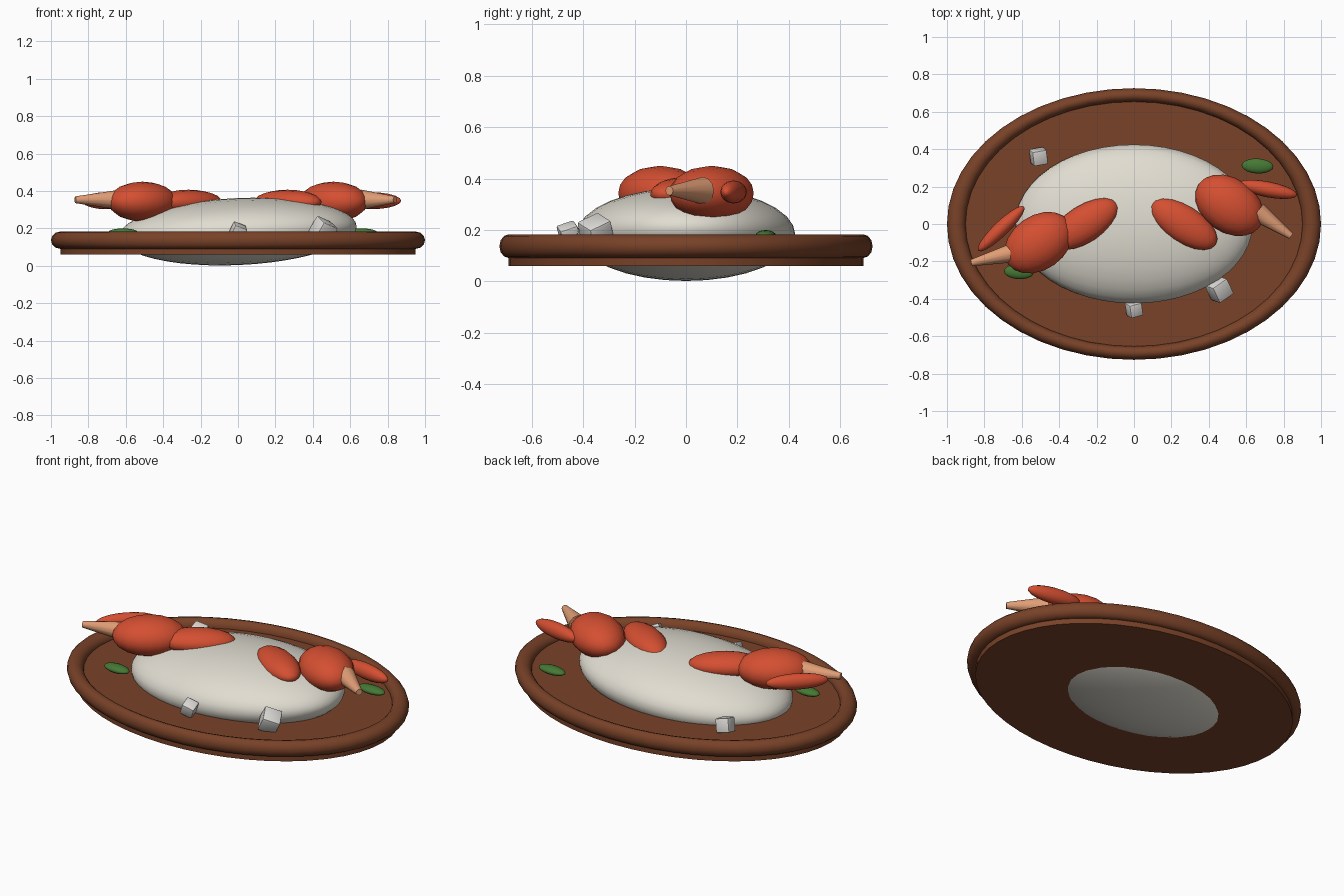
import bpy, bmesh, math
from mathutils import Matrix, Vector, Euler

cube = bpy.data.objects.get("Cube")
if cube:
    bpy.data.objects.remove(cube, do_unlink=True)


def material(name, rgb):
    m = bpy.data.materials.new(name)
    m.use_nodes = True
    m.diffuse_color = (*rgb, 1)
    m.node_tree.nodes["Principled BSDF"].inputs["Base Color"].default_value = (*rgb, 1)
    return m


WOOD = material("brown_wood", (0.19, 0.054, 0.021))
RICE = material("warm_white", (0.75, 0.72, 0.64))
SHELL = material("red_shell", (0.66, 0.078, 0.031))
TIP = material("peach_tip", (0.75, 0.34, 0.18))
LEAF = material("leaf_green", (0.06, 0.19, 0.035))
CUBE = material("pale_grey", (0.72, 0.71, 0.68))


def finish(name, bm, mat, smooth=40):
    mesh = bpy.data.meshes.new(name)
    bm.to_mesh(mesh)
    bm.free()
    ob = bpy.data.objects.new(name, mesh)
    bpy.context.collection.objects.link(ob)
    mesh.materials.append(mat)
    bpy.ops.object.select_all(action="DESELECT")
    ob.select_set(True)
    bpy.context.view_layer.objects.active = ob
    bpy.ops.object.shade_smooth_by_angle(angle=math.radians(smooth))
    return ob


def ellipsoid(name, centre, radii, mat, turn=0, tilt=0, segs=16, rings=10):
    bm = bmesh.new()
    bmesh.ops.create_uvsphere(bm, u_segments=segs, v_segments=rings, radius=1)
    # poles lie along the long axis
    bm.transform(Matrix.Rotation(math.pi / 2, 4, "Y"))
    rot = Euler((0, math.radians(tilt), math.radians(turn)))
    bm.transform(Matrix.LocRotScale(Vector(centre), rot, Vector(radii)))
    return finish(name, bm, mat, 60)


def cone(name, base, tip, r1, r2, mat):
    base, tip = Vector(base), Vector(tip)
    axis = tip - base
    bm = bmesh.new()
    bmesh.ops.create_cone(bm, cap_ends=True, segments=12, radius1=r1, radius2=r2,
                          depth=axis.length)
    bm.transform(Matrix.LocRotScale((base + tip) / 2, axis.to_track_quat("Z", "Y"), None))
    return finish(name, bm, mat)


def sugar_cube(name, centre, size, angles):
    bm = bmesh.new()
    bmesh.ops.create_cube(bm, size=size)
    bmesh.ops.bevel(bm, geom=bm.edges[:], offset=size * 0.1, segments=2,
                    affect="EDGES", profile=0.5)
    rot = Euler([math.radians(a) for a in angles])
    bm.transform(Matrix.LocRotScale(Vector(centre), rot, None))
    return finish(name, bm, CUBE)


# oval plate and its rounded rim
OVAL = 0.726
bm = bmesh.new()
bmesh.ops.create_cone(bm, cap_ends=True, segments=48, radius1=0.95, radius2=0.95, depth=0.08)
bm.transform(Matrix.Translation((0, 0, 0.1)) @ Matrix.Diagonal((1, OVAL, 1, 1)))
finish("plate", bm, WOOD, 30)

bpy.ops.mesh.primitive_torus_add(major_segments=48, minor_segments=12, major_radius=0.95,
                                 minor_radius=0.05, location=(0, 0, 0.137))
rim = bpy.context.object
rim.name = "plate_rim"
rim.scale = (1, OVAL, 0.92)
rim.data.materials.append(WOOD)
bpy.ops.object.shade_smooth_by_angle(angle=math.radians(60))

# mound of food, poking slightly below the plate
ellipsoid("mound", (0, 0, 0.183), (0.635, 0.425, 0.179), RICE, tilt=-2.6, segs=32, rings=24)

# two claws: arm, palm, red finger and peach finger
Z = 0.343
for side, x, y, turn in (("right", -1, -1, 35), ("left", 1, 1, -35)):
    ellipsoid(side + "_claw_arm", (x * 0.265, 0, Z - 0.003), (0.205, 0.1, 0.067), SHELL,
              turn * 0.93)
    ellipsoid(side + "_claw_palm", (x * 0.51, y * 0.1, Z), (0.2, 0.145, 0.107), SHELL, turn)
ellipsoid("right_claw_finger", (-0.71, -0.025, Z + 0.005), (0.17, 0.04, 0.045), SHELL, 44)
ellipsoid("left_claw_finger", (0.715, 0.185, Z + 0.005), (0.16, 0.042, 0.045), SHELL, -11)
cone("right_claw_tip", (-0.63, -0.15, Z + 0.01), (-0.87, -0.208, Z + 0.01), 0.054, 0.018, TIP)
cone("left_claw_tip", (0.66, 0.065, Z + 0.01), (0.84, -0.065, Z + 0.01), 0.054, 0.018, TIP)

# leaves
ellipsoid("back_leaf", (0.66, 0.31, 0.178), (0.085, 0.04, 0.022), LEAF, -3)
ellipsoid("front_leaf", (-0.615, -0.255, 0.178), (0.08, 0.04, 0.022), LEAF, -3)

# small loose cubes
sugar_cube("back_cube", (-0.51, 0.36, 0.185), 0.08, (15, 12, 10))
sugar_cube("side_cube", (0.455, -0.35, 0.192), 0.1, (25, 20, 35))
sugar_cube("front_cube", (0, -0.455, 0.185), 0.072, (20, 20, 15))
